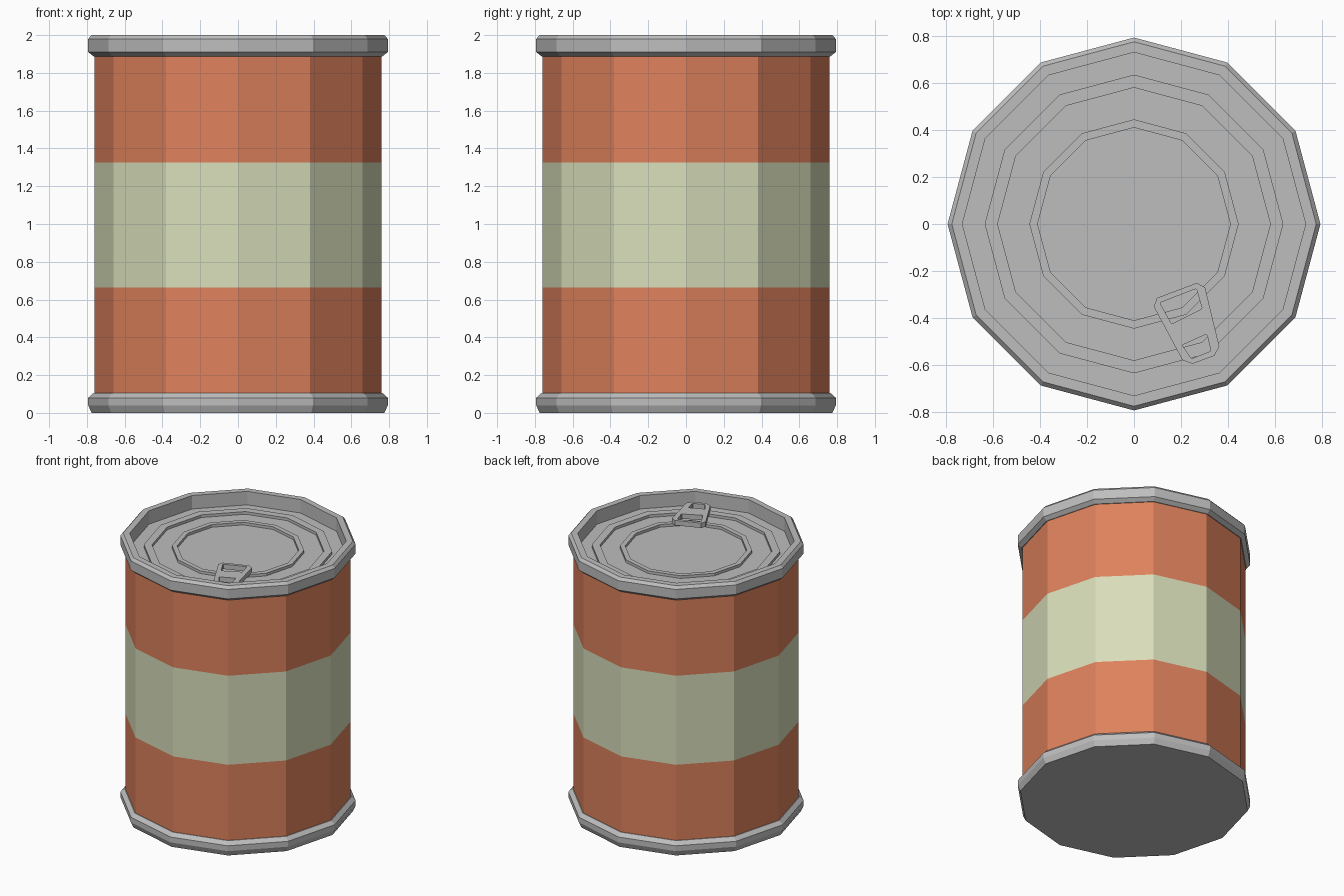
import bpy, bmesh, math
from mathutils import Vector

SIDES = 12
cube = bpy.data.objects.get("Cube")
if cube:
    bpy.data.objects.remove(cube, do_unlink=True)


def make_material(name, rgb):
    mat = bpy.data.materials.new(name)
    mat.use_nodes = True
    mat.diffuse_color = (*rgb, 1)
    mat.node_tree.nodes["Principled BSDF"].inputs["Base Color"].default_value = (*rgb, 1)
    return mat


METAL = make_material("grey metal", (0.515, 0.515, 0.515))
ORANGE = make_material("burnt orange", (0.73, 0.223, 0.107))
CREAM = make_material("pale green cream", (0.694, 0.73, 0.491))


def lathe(name, profile, materials):
    """Turn a (radius, height) profile into a faceted shell; radius 0 closes it."""
    bm = bmesh.new()
    rings = []
    for r, z in profile:
        count = SIDES if r else 1
        rings.append([bm.verts.new((r * math.cos(math.tau * i / SIDES),
                                    r * math.sin(math.tau * i / SIDES), z))
                      for i in range(count)])
    for low, high in zip(rings, rings[1:]):
        for i in range(SIDES):
            j = (i + 1) % SIDES
            corners = [low[i % len(low)], low[j % len(low)],
                       high[j % len(high)], high[i % len(high)]]
            bm.faces.new(list(dict.fromkeys(corners)))
    mesh = bpy.data.meshes.new(name)
    bm.to_mesh(mesh)
    bm.free()
    for mat in materials:
        mesh.materials.append(mat)
    obj = bpy.data.objects.new(name, mesh)
    bpy.context.collection.objects.link(obj)
    return obj


# Body with a broad central band
body = lathe("can_body", [(0.76, 0.09), (0.76, 0.665), (0.76, 1.325), (0.76, 1.9)],
             [ORANGE, CREAM])
for face in body.data.polygons:
    face.material_index = int(0.665 < face.center.z < 1.325)

# Bottom rim and flat base
lathe("bottom_rim", [(0, 0), (0.775, 0), (0.793, 0.04), (0.793, 0.08), (0.765, 0.105),
                     (0.74, 0.105)], [METAL])

# Top rim running into the sunken lid with two raised beads
LID, BEAD = 1.9, 1.92
profile = [(0.74, 1.888), (0.765, 1.888), (0.793, 1.91), (0.793, 1.98), (0.775, 2), (0.73, 2),
           (0.73, LID)]
for outer, inner in ((0.635, 0.58), (0.445, 0.41)):
    profile += [(outer, LID), (outer, BEAD), (inner, BEAD), (inner, LID)]
lathe("top_rim_and_lid", profile + [(0, LID)], [METAL])


# Pull tab: a tapered plate with two openings and clipped corners
def clipped(corners, size):
    points = []
    for i, corner in enumerate(corners):
        here = Vector(corner)
        for other in (corners[i - 1], corners[(i + 1) % len(corners)]):
            points.append(here + (Vector(other) - here).normalized() * size)
    return points


outlines = [
    clipped([(0.07, -0.325), (0.295, -0.24), (0.37, -0.55), (0.22, -0.605)], 0.03),
    clipped([(0.11, -0.335), (0.265, -0.275), (0.29, -0.36), (0.16, -0.425)], 0.004),
    clipped([(0.205, -0.515), (0.31, -0.468), (0.327, -0.54), (0.245, -0.573)], 0.004),
]
curve = bpy.data.curves.new("pull_tab", "CURVE")
curve.dimensions = "2D"
curve.fill_mode = "BOTH"
curve.extrude = 0.018
for outline in outlines:
    spline = curve.splines.new("POLY")
    spline.points.add(len(outline) - 1)
    for point, co in zip(spline.points, outline):
        point.co = (co.x, co.y, 0, 1)
    spline.use_cyclic_u = True
curve.materials.append(METAL)
tab = bpy.data.objects.new("pull_tab", curve)
tab.location.z = 1.939
bpy.context.collection.objects.link(tab)
bpy.ops.object.select_all(action="DESELECT")
tab.select_set(True)
bpy.context.view_layer.objects.active = tab
bpy.ops.object.convert(target="MESH")
for face in tab.data.polygons:
    face.use_smooth = False
